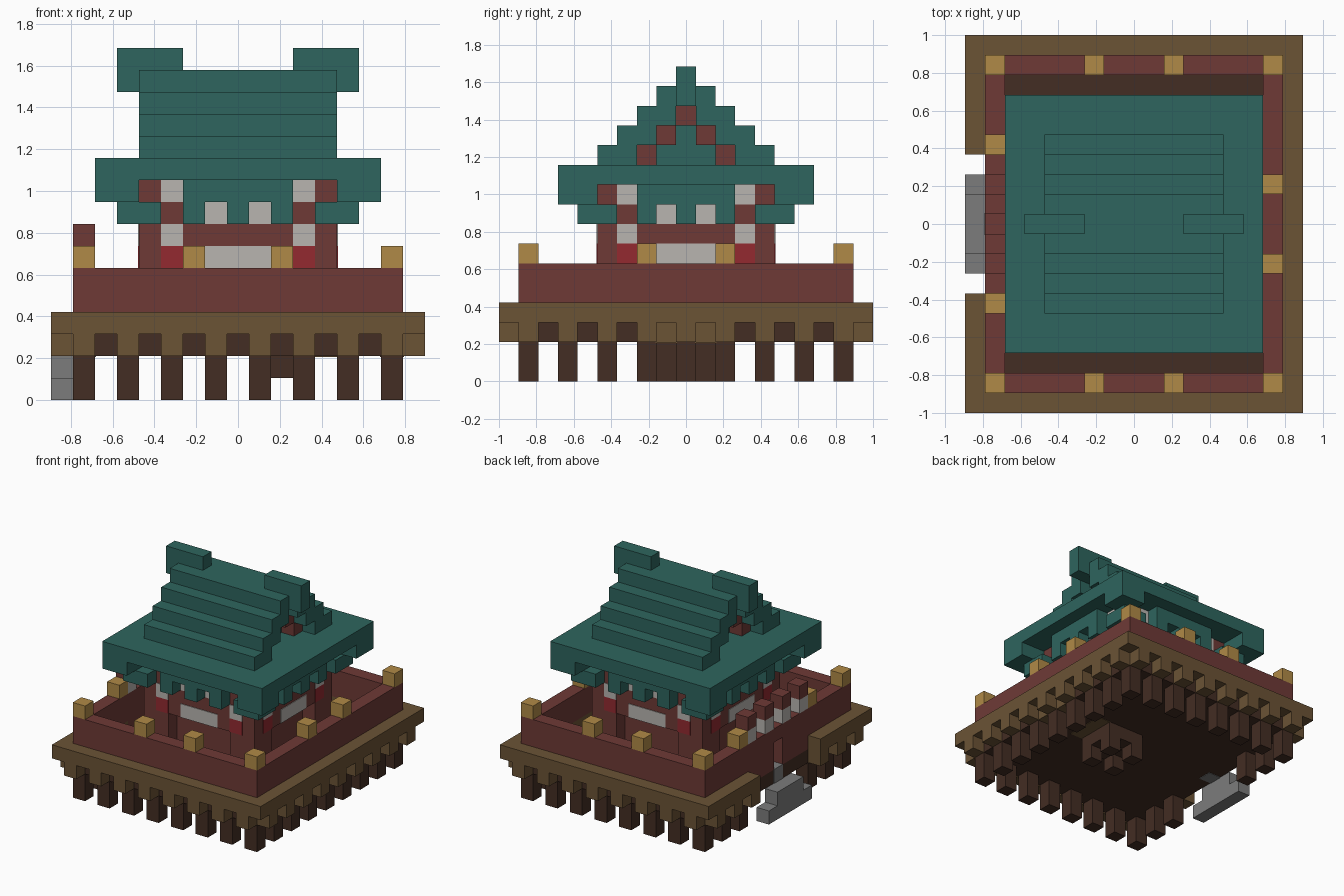
import bpy, bmesh

U = 2 / 19  # block size

if "Cube" in bpy.data.objects:
    bpy.data.objects.remove(bpy.data.objects["Cube"])


def material(name, hexcode):
    srgb = [int(hexcode[n:n + 2], 16) / 255 for n in (0, 2, 4)]
    colour = [((c + 0.055) / 1.055) ** 2.4 if c > 0.04 else c / 12.92 for c in srgb] + [1]
    m = bpy.data.materials.new(name)
    m.use_nodes = True
    m.diffuse_color = colour
    m.node_tree.nodes["Principled BSDF"].inputs["Base Color"].default_value = colour
    return m


teal = material("teal tile", "2E655E")
red = material("dark red wood", "6E3A36")
brown = material("brown timber", "6B5335")
dark = material("dark timber", "432D23")
gold = material("gold", "B08A47")
pale = material("pale plaster", "B9B5B0")
scarlet = material("scarlet", "932A30")
grey = material("grey stone", "7C7C7C")


def blocks(name, mat, boxes, grow=0.0):
    """Each box is (x first, x last, y first, y last, z first, z last) in whole blocks."""
    bm = bmesh.new()
    for a, b, c, d, e, f in boxes:
        lo = [(a - .5) * U - grow, (c - .5) * U - grow, e * U - grow]
        hi = [(b + .5) * U + grow, (d + .5) * U + grow, (f + 1) * U + grow]
        for v in bmesh.ops.create_cube(bm, size=1)["verts"]:
            v.co = [hi[n] if v.co[n] > 0 else lo[n] for n in range(3)]
    mesh = bpy.data.meshes.new(name)
    bm.to_mesh(mesh)
    bm.free()
    mesh.materials.append(mat)
    ob = bpy.data.objects.new(name, mesh)
    bpy.context.collection.objects.link(ob)
    return ob


def cell(x, y, z0, z1=None):
    return (x, x, y, y, z0, z0 if z1 is None else z1)


def around(ring, spans, z0, z1):
    """Repeat spans, given as first and last block along a side, on all four sides."""
    out = []
    for a, b in spans:
        for s in (-ring, ring):
            out += [(a, b, s, s, z0, z1), (s, s, a, b, z0, z1)]
    return out


def both(a, b):
    return [(a, b), (-b, -a)]


S = (-1, 1)
odd = range(-7, 8, 2)
even = range(-8, 9, 2)

# stilts, with a gap at the stairs
stilts = [cell(x, 8 * s, 0, 1) for x in odd for s in S]
stilts += [cell(7 * s, y, 0, 1) for y in even[1:-1] for s in S if s > 0 or abs(y) > 2]
blocks("stilts", dark, stilts)

# floor and the small stand beneath it
blocks("floor", dark, [(-7, 7, -8, 8, 2, 2)])
blocks("under_stand", dark, [cell(x, y, 0) for x in (1, 3) for y in S] +
       [(1, 3, y, y, 1, 1) for y in S] + [cell(x, 0, 1) for x in (1, 3)])
blocks("under_beam", brown, [(4, 4, -1, 1, 2, 2), cell(7, -1, 2), cell(7, 1, 2)], 0.004)

# platform rim and brackets
rim = [(-8, 8, 8 * s, 9 * s, 3, 3) if s > 0 else (-8, 8, -9, -8, 3, 3) for s in S]
rim += [(7, 8, -7, 7, 3, 3), (-8, -7, 4, 7, 3, 3), (-8, -7, -7, -4, 3, 3)]
blocks("platform_rim", brown, rim)
brackets = [cell(x, 9 * s, 2) for x in odd for s in S]
brackets += [cell(8 * s, y, 2) for y in even for s in S if s > 0 or abs(y) > 3]
blocks("rim_brackets", brown, brackets)

# courtyard wall and gold caps
blocks("courtyard_wall", red, [(-7, 7, 8, 8, 4, 5), (-7, 7, -8, -8, 4, 5), (7, 7, -7, 7, 4, 5),
                               (-7, -7, 4, 7, 4, 5), (-7, -7, -7, -4, 4, 5)])
caps = [cell(x, 8 * s, 6) for x in (-7, -2, 2, 7) for s in S]
caps += [cell(7, 2 * s, 6) for s in S] + [cell(-7, 4 * s, 6) for s in S]
blocks("wall_caps", gold, caps)

# gate and stairs
blocks("gate_posts", red, [cell(-7, y, 3, 5) for y in (-3, -1, 1, 3)])
blocks("gate_panels", red, [cell(-7, y, 3, 5) for y in (-2, 2)] + [cell(-7, 0, 5)])
blocks("gate_necks", pale, [cell(-7, y, 6) for y in (-3, -1, 1, 3)])
blocks("gate_tops", red, [cell(-7, y, 7) for y in (-3, -1, 1, 3)])
blocks("stairs", grey, [(-8, -8, -2, 2, 0, 0), (-8, -8, -1, 1, 1, 1)])
blocks("threshold", grey, [cell(-7, 0, 2)], 0.004)

# hall: corner posts, walls and coloured panels
blocks("hall", red, [(-4, 4, -4, 4, 6, 9), (-3, 3, -3, 3, 3, 5)])
blocks("hall_posts", red, around(4, both(3, 4), 3, 5))


def panels(name, mat, spans, z):
    out = around(4, spans, z, z)
    ob = blocks(name, mat, out)
    # push the panels just proud of the wall
    for v in ob.data.vertices:
        for n in (0, 1):
            if abs(v.co[n]) > 4.4 * U:
                v.co[n] *= 1.01


panels("lanterns", scarlet, both(3, 3), 6)
panels("windows", pale, [(-1, 1)], 6)
panels("lower_blocks", pale, both(3, 3), 7)
panels("upper_blocks", pale, both(3, 3), 9)
panels("vents", pale, both(1, 1), 8)

# eaves with hanging brackets
blocks("eaves", teal, [(-6, 6, -6, 6, 10, 10)])
blocks("eave_corners", teal, around(6, both(5, 6), 9, 9))
blocks("eave_beams", teal, around(5, [(-2, 2)], 9, 9))
blocks("eave_teeth", teal, around(5, both(4, 5) + both(2, 2) + [(0, 0)], 8, 8))
blocks("corner_fill", teal, [cell(5 * s, 5 * t, 9) for s in S for t in S])

# stepped roof with recessed gables
steps, gable, trim = [(-4, 4, -1, 1, 14, 14)], [], []
for n in range(3):
    z, outer = 11 + n, 4 - n
    for a, b in both(outer - 1, outer):
        steps.append((-4, 4, a, b, z, z))
    inner = outer - 2
    gable.append((-2, 2, -inner, inner, z, z))
    trim += [cell(3 * s, y, z) for s in S for y in {-inner, inner}]
blocks("roof_steps", teal, steps)
blocks("gable_walls", teal, gable)
blocks("gable_trim", red, trim)
blocks("ridge_ends", teal, [(a, b, 0, 0, 15, 15) for a, b in both(3, 5)] +
       [cell(5 * s, 0, 14) for s in S])
